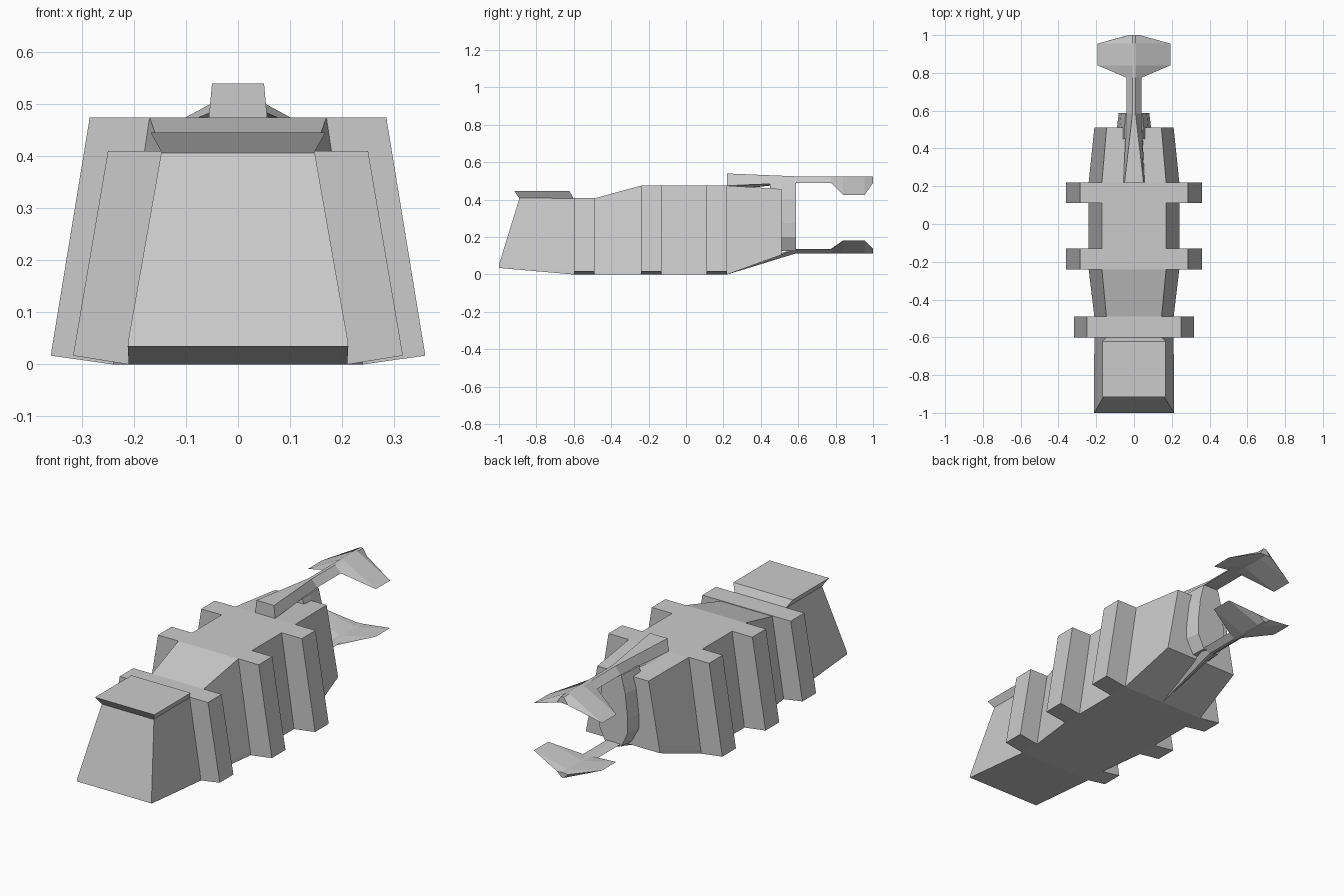
import bpy
import bmesh

old = bpy.data.objects.get("Cube")
if old:
    bpy.data.objects.remove(old, do_unlink=True)

grey = bpy.data.materials.new("hull grey")
grey.use_nodes = True
colour = (0.6, 0.6, 0.6, 1)
grey.diffuse_color = colour
grey.node_tree.nodes["Principled BSDF"].inputs["Base Color"].default_value = colour


def loft(name, rings):
    """Skin a list of equal-length point rings and cap both ends."""
    bm = bmesh.new()
    loops = [[bm.verts.new(p) for p in ring] for ring in rings]
    n = len(loops[0])
    for a, b in zip(loops, loops[1:]):
        for i in range(n):
            j = (i + 1) % n
            bm.faces.new((a[i], a[j], b[j], b[i]))
    bm.faces.new(loops[0])
    bm.faces.new(loops[-1])
    bmesh.ops.recalc_face_normals(bm, faces=bm.faces)
    mesh = bpy.data.meshes.new(name)
    bm.to_mesh(mesh)
    bm.free()
    mesh.materials.append(grey)
    obj = bpy.data.objects.new(name, mesh)
    bpy.context.collection.objects.link(obj)
    return obj


def mirrored(half):
    """Close a right-hand outline with its left-hand copy."""
    return half + [(-x, y, z) for x, y, z in reversed(half)]


def section(y, top, height, side, base, floor=0.0, lean=0.0):
    return mirrored([(top, y + lean, height), (side, y, floor + 0.017), (base, y, floor)])


def core(y):
    return section(y, 0.17, 0.475, 0.238, 0.24)


def rib(y):
    return section(y, 0.285, 0.475, 0.36, 0.24)


def neck(y):
    return section(y, 0.146, 0.407, 0.208, 0.21)


def front_rib(y):
    return section(y, 0.25, 0.41, 0.317, 0.21)


# Hull: nose, neck, three stepped ribs and tapered stern in one skin
loft("hull", [
    section(-1.0, 0.147, 0.41, 0.21, 0.212, 0.035, 0.11),
    neck(-0.6), front_rib(-0.6), front_rib(-0.49), neck(-0.49),
    core(-0.24), rib(-0.24), rib(-0.13), core(-0.13),
    core(0.11), rib(0.11), rib(0.22), core(0.22),
    section(0.51, 0.145, 0.457, 0.207, 0.21, 0.105),
])

# Flared lid on the nose
loft("nose_lid", [
    [(-w, f, z), (w, f, z), (w, b, z), (-w, b, z)]
    for w, f, b, z in ((0.145, -0.89, -0.6, 0.405), (0.168, -0.917, -0.623, 0.446))
])

# Bulged block closing the stern
loft("stern_block", [
    mirrored([(0.05 * k, y, 0.488), (0.075 * k, y, 0.4), (0.09 * k, y, 0.275),
              (0.09 * k, y, 0.2), (0.05 * k, y, 0.125)])
    for y, k in ((0.45, 1.0), (0.51, 1.0), (0.588, 0.9))
])


def fin_ring(y, ridge, crest, edge, rim, inner):
    """Folded-plate section: crest ridge, outer rim and inner face."""
    return mirrored([(ridge, y, crest), (edge, y, rim), (ridge, y, inner)])


def tail(name, root, crest, rim, tip, inner):
    """Narrow boom ending in a pair of angled paddles."""
    boom = [fin_ring(y, 0.008, crest, 0.04, rim, inner) for y in (0.585, 0.775)]
    paddle = [fin_ring(y, 0.008, crest, 0.193, tip, inner) for y in (0.84, 0.955)]
    end = fin_ring(1.0, 0.008, crest, 0.03, rim, inner)
    loft(name, [root] + boom + paddle + [end])


tail("upper_tail", fin_ring(0.22, 0.05, 0.54, 0.056, 0.475, 0.45),
     0.525, 0.49, 0.425, 0.493)
tail("lower_tail", fin_ring(0.22, 0.002, 0.0, 0.005, 0.004, 0.03),
     0.112, 0.135, 0.182, 0.137)
